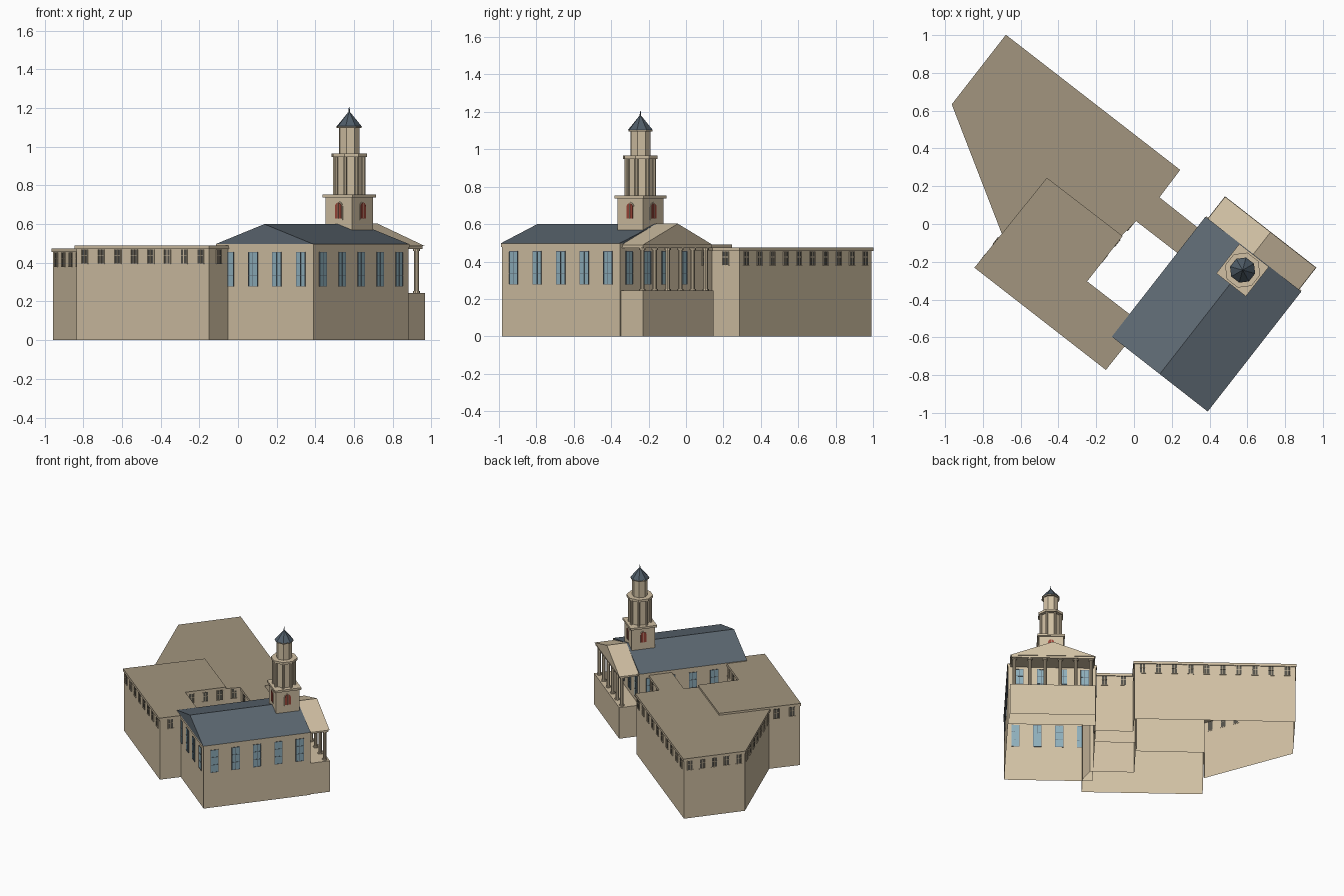
import bpy, bmesh, math
from mathutils import Matrix, Vector

if "Cube" in bpy.data.objects:
    bpy.data.objects.remove(bpy.data.objects["Cube"])

ANG = math.atan2(0.788, 0.615)
CHURCH = Matrix.Translation((0.14, -0.79, 0)) @ Matrix.Rotation(ANG, 4, 'Z')  # local x runs back to front
WORLD = Matrix.Identity(4)


def material(name, rgb):
    m = bpy.data.materials.new(name)
    m.diffuse_color = (*rgb, 1)
    m.use_nodes = True
    m.node_tree.nodes["Principled BSDF"].inputs["Base Color"].default_value = m.diffuse_color
    return m


STONE = material("stone", (0.64, 0.53, 0.37))
FLAT = material("flat_roofing", (0.36, 0.30, 0.21))
SLATE = material("slate", (0.11, 0.14, 0.17))
SPIRE = material("dark_slate", (0.08, 0.11, 0.14))
GLASS = material("glass", (0.27, 0.43, 0.50))
DARK = material("dark_glass", (0.09, 0.085, 0.07))
RED = material("red_louvre", (0.33, 0.06, 0.04))


def finish(name, bm, mat, mtx=WORLD, cut=()):
    """Make the object; cut lists end faces to leave open (-1 bottom, 1 top)."""
    bmesh.ops.recalc_face_normals(bm, faces=bm.faces)
    ends = [f for f in bm.faces if round(f.normal.z, 2) in cut]
    bmesh.ops.delete(bm, geom=ends, context='FACES_ONLY')
    me = bpy.data.meshes.new(name)
    bm.to_mesh(me)
    bm.free()
    ob = bpy.data.objects.new(name, me)
    me.materials.append(mat)
    ob.matrix_world = mtx
    bpy.context.collection.objects.link(ob)
    return ob


def sweep(bm, pts, vec):
    """Closed solid from a planar outline moved along vec."""
    face = bm.faces.new([bm.verts.new(p) for p in pts])
    new = bmesh.ops.extrude_face_region(bm, geom=[face], use_keep_orig=True)["geom"]
    bmesh.ops.translate(bm, verts=[g for g in new if isinstance(g, bmesh.types.BMVert)], vec=vec)


def prism(name, pts, z0, z1, mat, mtx=WORLD, cut=()):
    bm = bmesh.new()
    sweep(bm, [(p[0], p[1], z0) for p in pts], (0, 0, z1 - z0))
    return finish(name, bm, mat, mtx, cut)


def rect(x0, x1, w, c=0):
    return [(x0, c - w), (x1, c - w), (x1, c + w), (x0, c + w)]


def ngon(cx, cy, r, n=8):
    return [(cx + r * math.cos(2 * math.pi * (i + .5) / n),
             cy + r * math.sin(2 * math.pi * (i + .5) / n)) for i in range(n)]


def grow(pts, d):
    """Offset a counter-clockwise outline outwards."""
    out = []
    for i, p in enumerate(pts):
        p = Vector(p)
        a = (p - Vector(pts[i - 1])).normalized()
        b = (Vector(pts[(i + 1) % len(pts)]) - p).normalized()
        na, nb = Vector((a.y, -a.x)), Vector((b.y, -b.x))
        out.append(tuple(p + (na + nb) * d / (1 + na.dot(nb))))
    return out


def gable(name, x0, x1, w, z0, z1, mat):
    bm = bmesh.new()
    sweep(bm, [(x0, -w, z0), (x0, w, z0), (x0, 0, z1)], (x1 - x0, 0, 0))
    return finish(name, bm, mat, CHURCH)


def openings(bm, p, q, spots, shape, depth):
    """Window shapes (s, z) put on the wall p-q at distances; outside is on the right."""
    p, q = Vector(p), Vector(q)
    d = (q - p).normalized()
    n = Vector((d.y, -d.x))
    for s in spots:
        pts = [(*(p + d * (s + a) - n * 0.002), z) for a, z in shape]
        sweep(bm, pts, (*(n * (depth + 0.002)), 0))


def box(a0, a1, z0, z1):
    return [(a0, z0), (a1, z0), (a1, z1), (a0, z1)]


def even(p, q, n):
    length = (Vector(q) - Vector(p)).length
    return [length * (i + .5) / n for i in range(n)]


# flat-roofed wings with cornices and rows of small windows; open underneath
def wing(name, pts, top, walls):
    prism(name + "_walls", pts, 0, top - 0.02, STONE, cut=(-1, 1))
    prism(name + "_cornice", grow(pts, 0.007), top - 0.02, top - 0.003, STONE, cut=(1,))
    prism(name + "_roof", grow(pts, 0.007), top - 0.003, top, FLAT, cut=(-1,))
    frames, panes = bmesh.new(), bmesh.new()
    z0, z1 = top - 0.093, top - 0.022
    for p, q, n in walls:
        spots = even(p, q, n)
        openings(panes, p, q, spots, box(-.019, .019, z0, z1), 0.002)
        for a in (-.022, -.002, .018):
            openings(frames, p, q, spots, box(a, a + .004, z0, z1), 0.005)
        openings(frames, p, q, spots, box(-.024, .024, z0 - .004, z0), 0.006)
        openings(frames, p, q, spots, box(-.022, .022, z0 + .04, z0 + .044), 0.005)
    finish(name + "_window_panes", panes, DARK)
    finish(name + "_window_frames", frames, STONE)


N = [(-.677, .992), (-.957, .632), (-.695, -.045), (-.46, .24), (-.075, -.06),
     (.01, .025), (.243, -.155), (.34, -.03), (.125, .14), (.235, .285)]
S = [(-.835, -.23), (-.15, -.763), (-.038, -.622), (-.008, -.498),
     (-.258, -.305), (-.07, -.065), (-.46, .235)]
wing("north_wing", N, 0.475, [(N[0], N[1], 5), (N[1], N[2], 7), (N[5], N[6], 2),
                              (N[7], N[8], 2), (N[8], N[9], 1), (N[9], N[0], 10)])
wing("south_wing", S, 0.49, [(S[0], S[1], 8), (S[1], (-.05, -.637), 1), (S[3], S[4], 3),
                             (S[4], N[5], 4), (N[2], S[0], 2)])

# church hall, open underneath
L, W = 0.80, 0.316
prism("hall_walls", rect(0, L, W), 0, 0.478, STONE, CHURCH, cut=(-1, 1))
prism("hall_cornice", rect(-.004, L + .004, W + .004), 0.478, 0.496, STONE, CHURCH, cut=(1,))
gable("hall_roof", -.006, L, W + .006, 0.496, 0.60, SLATE)

# tall hall windows on all four sides
panes, frames = bmesh.new(), bmesh.new()
side = [.08, .24, .40, .56, .72]
end = [W - .235, W - .078, W + .078, W + .235]
for p, q, spots in [((0, -W), (L, -W), side), ((L, W), (0, W), [L - s for s in side]),
                    ((0, W), (0, -W), end), ((L, -W), (L, W), end)]:
    openings(panes, p, q, spots, box(-.027, .027, .28, .452), 0.002)
    for a in (-.03, -.0015, .027):
        openings(frames, p, q, spots, box(a, a + .003, .28, .452), 0.004)
    for z in (.277, .335, .395, .452):
        openings(frames, p, q, spots, box(-.03, .03, z, z + .003), 0.004)
finish("hall_window_panes", panes, GLASS, CHURCH)
finish("hall_window_frames", frames, SLATE, CHURCH)

# portico: podium, columns, entablature and pediment
prism("portico_podium", rect(L, .949, .307), 0, 0.245, STONE, CHURCH, cut=(-1,))
bm = bmesh.new()
for i in range(6):
    y = -.275 + i * .11
    for r, z0, z1 in ((.018, .245, .253), (.0125, .253, .462), (.018, .462, .472)):
        sweep(bm, [(x, v, z0) for x, v in ngon(.92, y, r, 10)], (0, 0, z1 - z0))
finish("portico_columns", bm, STONE, CHURCH)
prism("portico_entablature", rect(L, .942, .298), 0.472, 0.488, STONE, CHURCH)
gable("portico_pediment", L, .947, .305, 0.488, 0.602, STONE)

# tower: square base with arched louvres
T, C = 0.698, -0.007
prism("tower_base", rect(T - .088, T + .088, .088, C), 0.50, 0.74, STONE, CHURCH)
prism("tower_base_cornice", rect(T - .099, T + .099, .099, C), 0.738, 0.754, STONE, CHURCH)
lou, trim = bmesh.new(), bmesh.new()


def arch(r, z0, zs):
    return [(-r, z0), (r, z0)] + [(r * math.cos(i * math.pi / 8), zs + r * math.sin(i * math.pi / 8))
                                  for i in range(9)]


sq = rect(T - .088, T + .088, .088, C)
for i in range(4):
    a, b = sq[i], sq[(i + 1) % 4]
    openings(trim, a, b, [.088], arch(.027, .622, .69), .003)
    openings(lou, a, b, [.088], arch(.021, .63, .69), .006)
    openings(trim, a, b, [.088], box(-.002, .002, .63, .71), .008)
finish("tower_louvres", lou, RED, CHURCH)
finish("tower_louvre_trim", trim, STONE, CHURCH)

# octagonal stages with corner columns
prism("tower_drum", ngon(T, C, .070), 0.754, 0.95, STONE, CHURCH)
bm = bmesh.new()
for cx, cy in ngon(T, C, .077):
    sweep(bm, [(x, y, .754) for x, y in ngon(cx, cy, .01)], (0, 0, .196))
finish("tower_drum_columns", bm, STONE, CHURCH)
prism("tower_drum_cornice", ngon(T, C, .096), 0.948, 0.966, STONE, CHURCH)
prism("tower_lantern", ngon(T, C, .056), 0.966, 1.10, STONE, CHURCH)
prism("tower_lantern_cornice", ngon(T, C, .067), 1.096, 1.106, STONE, CHURCH)

# spire and finial
for name, r0, r1, z0, z1 in (("spire", .069, .006, 1.103, 1.178), ("finial", .005, .002, 1.17, 1.205)):
    bm = bmesh.new()
    bmesh.ops.create_cone(bm, cap_ends=True, segments=8, radius1=r0, radius2=r1, depth=z1 - z0,
                          matrix=Matrix.Translation((T, C, (z0 + z1) / 2)) @ Matrix.Rotation(math.pi / 8, 4, 'Z'))
    finish(name, bm, SPIRE, CHURCH)
